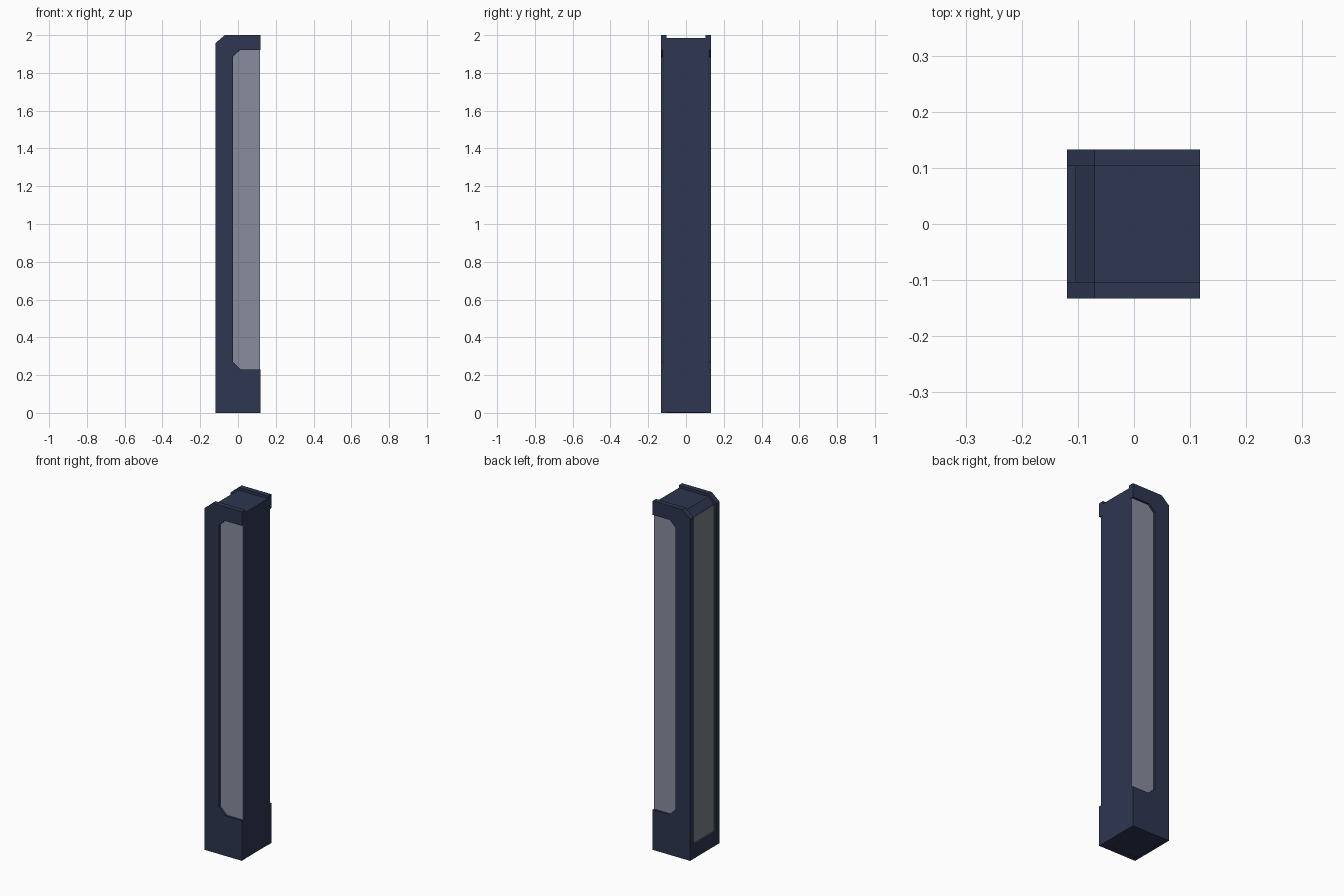
import bpy, bmesh

if "Cube" in bpy.data.objects:
    bpy.data.objects.remove(bpy.data.objects["Cube"])


def material(name, rgb):
    m = bpy.data.materials.new(name)
    lin = [((c / 255 + 0.055) / 1.055) ** 2.4 for c in rgb]
    m.diffuse_color = (*lin, 1)
    m.use_nodes = True
    m.node_tree.nodes["Principled BSDF"].inputs["Base Color"].default_value = m.diffuse_color
    return m


navy = material("navy_casing", (46, 54, 80))
glass = material("pale_glass", (137, 140, 158))
grey = material("grey_panel", (125, 127, 135))


def extrude_xz(name, profile, y0, y1, mat):
    """Prism from an x-z profile, extruded from y0 to y1."""
    bm = bmesh.new()
    face = bm.faces.new([bm.verts.new((x, y0, z)) for x, z in profile])
    ext = bmesh.ops.extrude_face_region(bm, geom=[face])
    moved = [v for v in ext["geom"] if isinstance(v, bmesh.types.BMVert)]
    bmesh.ops.translate(bm, verts=moved, vec=(0, y1 - y0, 0))
    bmesh.ops.recalc_face_normals(bm, faces=bm.faces)
    me = bpy.data.meshes.new(name)
    bm.to_mesh(me)
    bm.free()
    me.materials.append(mat)
    ob = bpy.data.objects.new(name, me)
    bpy.context.collection.objects.link(ob)
    return ob


def rect(x0, x1, z0, z1):
    return [(x0, z0), (x1, z0), (x1, z1), (x0, z1)]


# Inner casing with chamfered top edge
extrude_xz("inner_casing", [(-0.105, 0.001), (0.1175, 0.001), (0.1175, 1.985),
                            (-0.07, 1.985), (-0.105, 1.95)], -0.119, 0.119, navy)

# C-shaped side frames and recessed side windows
frame = [(-0.119, 0), (0.118, 0), (0.118, 0.23), (0.015, 0.23), (-0.027, 0.27),
         (-0.027, 1.885), (0.01, 1.92), (0.118, 1.92), (0.118, 2.0),
         (-0.07, 2.0), (-0.119, 1.958)]
for side, s in (("front", -1), ("back", 1)):
    extrude_xz(side + "_frame", frame, s * 0.103, s * 0.133, navy)
    extrude_xz(side + "_window", rect(-0.04, 0.117, 0.2, 1.95),
               s * 0.118, s * 0.121, glass)

# Recessed panel on the narrow side, with a closed sill beneath
extrude_xz("narrow_panel", rect(-0.107, -0.104, 0.07, 1.948), -0.104, 0.104, grey)
extrude_xz("base_sill", rect(-0.119, -0.10, 0, 0.08), -0.104, 0.104, navy)
